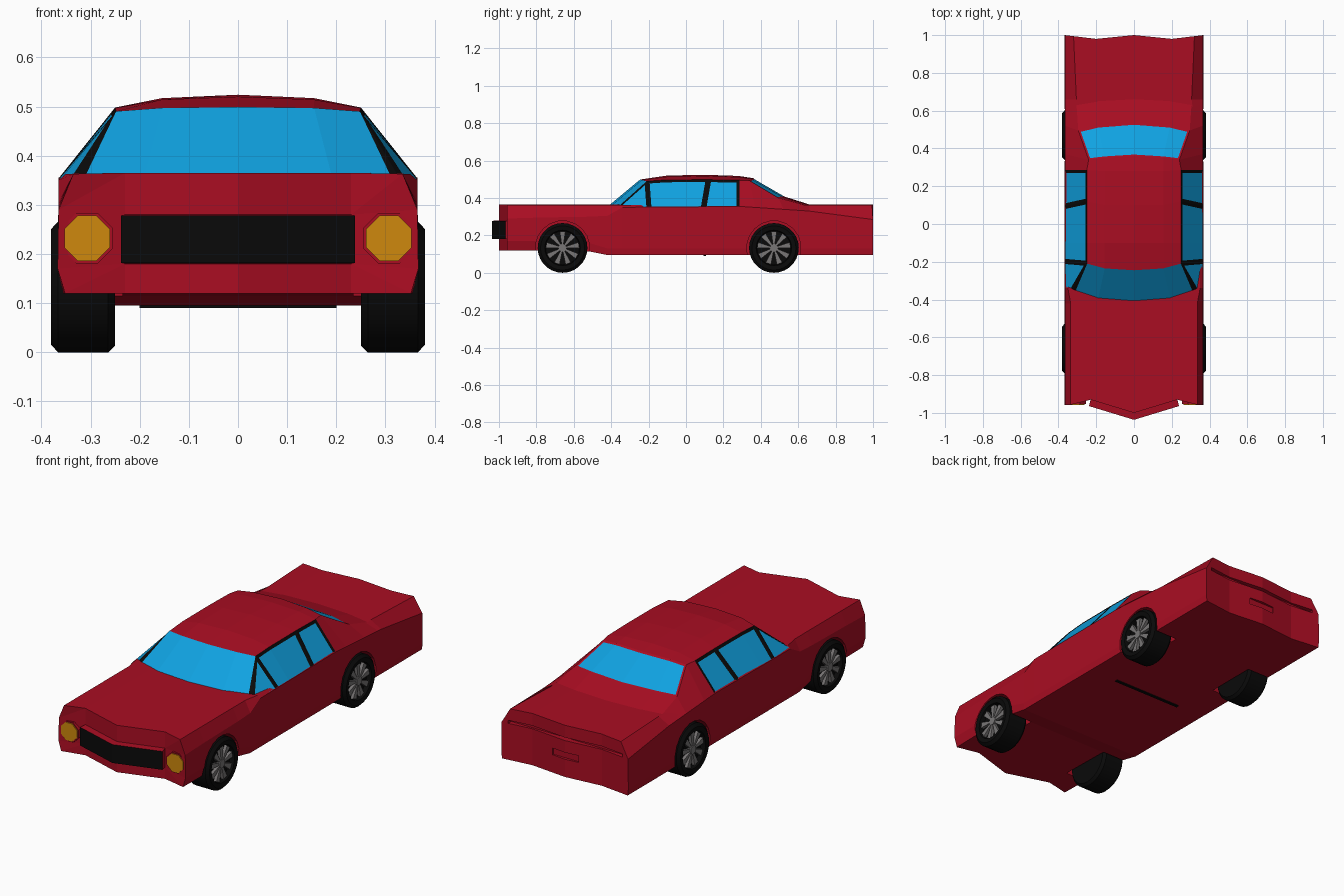
import bpy, bmesh, math
from mathutils import Matrix, Vector

if "Cube" in bpy.data.objects:
    bpy.data.objects.remove(bpy.data.objects["Cube"])


def material(name, rgb):
    m = bpy.data.materials.new(name)
    m.use_nodes = True
    m.diffuse_color = (*rgb, 1)
    m.node_tree.nodes["Principled BSDF"].inputs["Base Color"].default_value = (*rgb, 1)
    return m


RED = material("red_paint", (0.40, 0.004, 0.016))
BLACK = material("black_trim", (0.003, 0.003, 0.003))
BLUE = material("blue_glass", (0.005, 0.36, 0.75))
AMBER = material("amber_lamp", (0.62, 0.25, 0.004))
GREY = material("grey_alloy", (0.19, 0.18, 0.18))


def finish(bm, name, *mats):
    mesh = bpy.data.meshes.new(name)
    bm.to_mesh(mesh)
    bm.free()
    for m in mats:
        mesh.materials.append(m)
    ob = bpy.data.objects.new(name, mesh)
    bpy.context.collection.objects.link(ob)
    return ob


def box(name, size, loc, mat):
    bm = bmesh.new()
    bmesh.ops.create_cube(bm, size=1, matrix=Matrix.Translation(loc) @ Matrix.Diagonal((*size, 1)))
    return finish(bm, name, mat)


def cylinder(name, radius, depth, loc, axis, sides, mat):
    bm = bmesh.new()
    turn = Matrix.Rotation(math.pi / 2, 4, axis) @ Matrix.Rotation(math.pi / sides, 4, 'Z')
    bmesh.ops.create_cone(bm, cap_ends=True, segments=sides, radius1=radius, radius2=radius,
                          depth=depth, matrix=Matrix.Translation(loc) @ turn)
    return finish(bm, name, mat)


def cut(ob, cutter):
    mod = ob.modifiers.new("cut", 'BOOLEAN')
    mod.operation, mod.solver, mod.object = 'DIFFERENCE', 'EXACT', cutter
    bpy.context.view_layer.objects.active = ob
    bpy.ops.object.modifier_apply(modifier="cut")
    bpy.data.objects.remove(cutter)


# ---- Lower body: rings lofted from nose to tail ----
def nose_y(x):
    x = abs(x)
    return -1 + 0.07 * x / 0.23 if x <= 0.23 else max(-0.957, -0.93 - 0.3 * (x - 0.23))


def tail_y(x):
    x = abs(x)
    return 1 - 0.1 * x if x <= 0.2 else 0.98 + 0.12 * (x - 0.2)


# place, bottom z, bottom x, side z, shoulder z, top edge x, kink x
stations = [
    (nose_y, 0.12, 0.352, 0.17, 0.29, 0.335, 0.23),
    (-0.80, 0.12, 0.355, 0.17, 0.295, 0.335, 0.23),
    (-0.52, 0.115, 0.360, 0.16, 0.30, 0.335, 0.23),
    (-0.42, 0.095, 0.363, 0.13, 0.305, 0.335, 0.23),
    (-0.34, 0.095, 0.363, 0.13, 0.35, 0.35, 0.23),
    (0.29, 0.095, 0.363, 0.13, 0.355, 0.35, 0.22),
    (0.66, 0.095, 0.363, 0.13, 0.33, 0.305, 0.2),
    (tail_y, 0.095, 0.363, 0.13, 0.285, 0.32, 0.2),
]
bm = bmesh.new()
rings = []
for place, bz, bx, mz, sz, tx, kx in stations:
    half = [(0, bz), (kx, bz), (bx, bz), (0.367, mz), (0.365, sz), (tx, 0.363), (kx, 0.365), (0, 0.365)]
    full = half + [(-x, z) for x, z in reversed(half[1:-1])]
    rings.append([bm.verts.new((x, place(x) if callable(place) else place, z)) for x, z in full])
for a, b in zip(rings, rings[1:]):
    for i in range(14):
        j = (i + 1) % 14
        bm.faces.new((a[i], a[j], b[j], b[i]))


def cap(ring, levels):
    columns = []
    for low, high in ((1, 6), (0, 7), (13, 8)):
        mids = [bm.verts.new((ring[low].co.x, ring[low].co.y, z)) for z in levels]
        columns.append([ring[low], *mids, ring[high]])
    bands = [[bm.faces.new((p[k], q[k], q[k + 1], p[k + 1])) for p, q in zip(columns, columns[1:])]
             for k in range(len(levels) + 1)]
    bm.faces.new(ring[1:7] + columns[0][-2:0:-1])
    bm.faces.new(ring[13:7:-1] + columns[2][1:-1])
    return bands


grille = cap(rings[0], (0.18, 0.28))[1]
cap(rings[-1], ())
bmesh.ops.recalc_face_normals(bm, faces=bm.faces)
bmesh.ops.inset_region(bm, faces=grille, thickness=0.002, depth=-0.035, use_even_offset=True)
for f in grille:
    f.material_index = 1
bmesh.ops.triangulate(bm, faces=[f for f in bm.faces if len(f.verts) > 4])
body = finish(bm, "body", RED, BLACK)

# Wheel arches, tail slot and plate recess
AXLES = {"front": -0.66, "rear": 0.47}
WHEEL_Z = 0.133
for y in AXLES.values():
    for side in (-1, 1):
        cut(body, cylinder("arch_cutter", 0.145, 0.22, (side * 0.345, y, WHEEL_Z), 'Y', 20, RED))
cut(body, box("slot_cutter", (0.66, 0.12, 0.016), (0, 1.03, 0.293), RED))
cut(body, box("plate_cutter", (0.15, 0.1, 0.035), (0, 1.035, 0.205), RED))

# ---- Cabin: rows from windscreen base to rear deck, centre outwards ----
rows = [
    [(0, -0.41, 0.362), (0.19, -0.395, 0.362), (0.325, -0.35, 0.36), (0.364, -0.345, 0.352)],
    [(0, -0.245, 0.499), (0.155, -0.235, 0.497), (0.248, -0.21, 0.490), (0.364, -0.20, 0.355)],
    [(0, -0.10, 0.520), (0.155, -0.10, 0.514), (0.25, -0.10, 0.497), (0.364, -0.10, 0.355)],
    [(0, 0.10, 0.524), (0.155, 0.10, 0.517), (0.25, 0.12, 0.498), (0.364, 0.095, 0.355)],
    [(0, 0.28, 0.518), (0.155, 0.28, 0.512), (0.25, 0.285, 0.495), (0.364, 0.285, 0.355)],
    [(0, 0.36, 0.506), (0.155, 0.35, 0.503), (0.24, 0.34, 0.493), (0.364, 0.37, 0.352)],
    [(0, 0.535, 0.405), (0.19, 0.52, 0.405), (0.295, 0.495, 0.40), (0.364, 0.52, 0.342)],
    [(0, 0.67, 0.362), (0.19, 0.66, 0.362), (0.305, 0.64, 0.36), (0.364, 0.64, 0.331)],
]
bm = bmesh.new()
grid = []
for half in rows:
    full = [(-x, y, z) for x, y, z in half[:0:-1]] + half
    grid.append([bm.verts.new(p) for p in full])
cells = [[bm.faces.new((a[i], a[i + 1], b[i + 1], b[i])) for i in range(6)]
         for a, b in zip(grid, grid[1:])]


def glaze(faces, border, frame):
    for f in faces:
        f.material_index = frame
    rim = bmesh.ops.inset_region(bm, faces=faces, thickness=border, depth=-0.002, use_even_offset=True)
    for f in rim["faces"]:
        f.material_index = frame
    for f in faces:
        f.material_index = 2


glaze(cells[0][1:5], 0.016, 1)
glaze(cells[5][1:5], 0.010, 0)
for side in (0, 5):
    glaze([cells[0][side]], 0.012, 1)
    glaze([cells[1][side], cells[2][side]], 0.015, 1)
    glaze([cells[3][side]], 0.015, 1)
finish(bm, "cabin", RED, BLACK, BLUE)

# ---- Headlights and underside bar ----
for side, label in ((-1, "right"), (1, "left")):
    cylinder("headlight_bezel_" + label, 0.056, 0.04, (side * 0.307, -0.933, 0.232), 'X', 8, RED)
    cylinder("headlight_" + label, 0.050, 0.04, (side * 0.307, -0.938, 0.232), 'X', 8, AMBER)
box("underside_bar", (0.40, 0.015, 0.008), (0, 0.1, 0.094), BLACK)

# ---- Wheels: lathed tyre with a dished face, spokes and hub ----
PROFILE = [(0.09, 0.352), (0.095, 0.376), (0.118, 0.38), (0.133, 0.366),
           (0.133, 0.264), (0.12, 0.25)]
SIDES, SPOKES = 28, 9


def spin_point(r, x, angle, side, y):
    return Vector((side * x, y + r * math.sin(angle), WHEEL_Z + r * math.cos(angle)))


def wheel(label, side, y):
    bm = bmesh.new()
    loops = [[bm.verts.new(spin_point(r, x, math.tau * k / SIDES, side, y)) for k in range(SIDES)]
             for r, x in PROFILE]
    for a, b in zip(loops, loops[1:]):
        for k in range(SIDES):
            n = (k + 1) % SIDES
            bm.faces.new((a[k], a[n], b[n], b[k]))
    bm.faces.new(loops[0])
    bm.faces.new(loops[-1])
    bmesh.ops.recalc_face_normals(bm, faces=bm.faces)
    tyre = finish(bm, "tyre_" + label, BLACK)
    bpy.ops.object.select_all(action='DESELECT')
    tyre.select_set(True)
    bpy.context.view_layer.objects.active = tyre
    bpy.ops.object.shade_smooth_by_angle(angle=math.radians(30))

    bm = bmesh.new()
    for k in range(SPOKES):
        mid = math.tau * k / SPOKES
        corners = [(0.015, -0.3), (0.015, 0.3), (0.09, 0.17), (0.09, -0.17)]
        low, high = ([bm.verts.new(spin_point(r, x, mid + a, side, y)) for r, a in corners]
                     for x in (0.350, 0.368))
        bm.faces.new(high)
        for i in range(4):
            j = (i + 1) % 4
            bm.faces.new((low[i], low[j], high[j], high[i]))
    bmesh.ops.recalc_face_normals(bm, faces=bm.faces)
    finish(bm, "spokes_" + label, GREY)
    cylinder("hub_" + label, 0.022, 0.02, (side * 0.362, y, WHEEL_Z), 'Y', 12, GREY)


for end, y in AXLES.items():
    for side, hand in ((-1, "right"), (1, "left")):
        wheel(end + "_" + hand, side, y)
